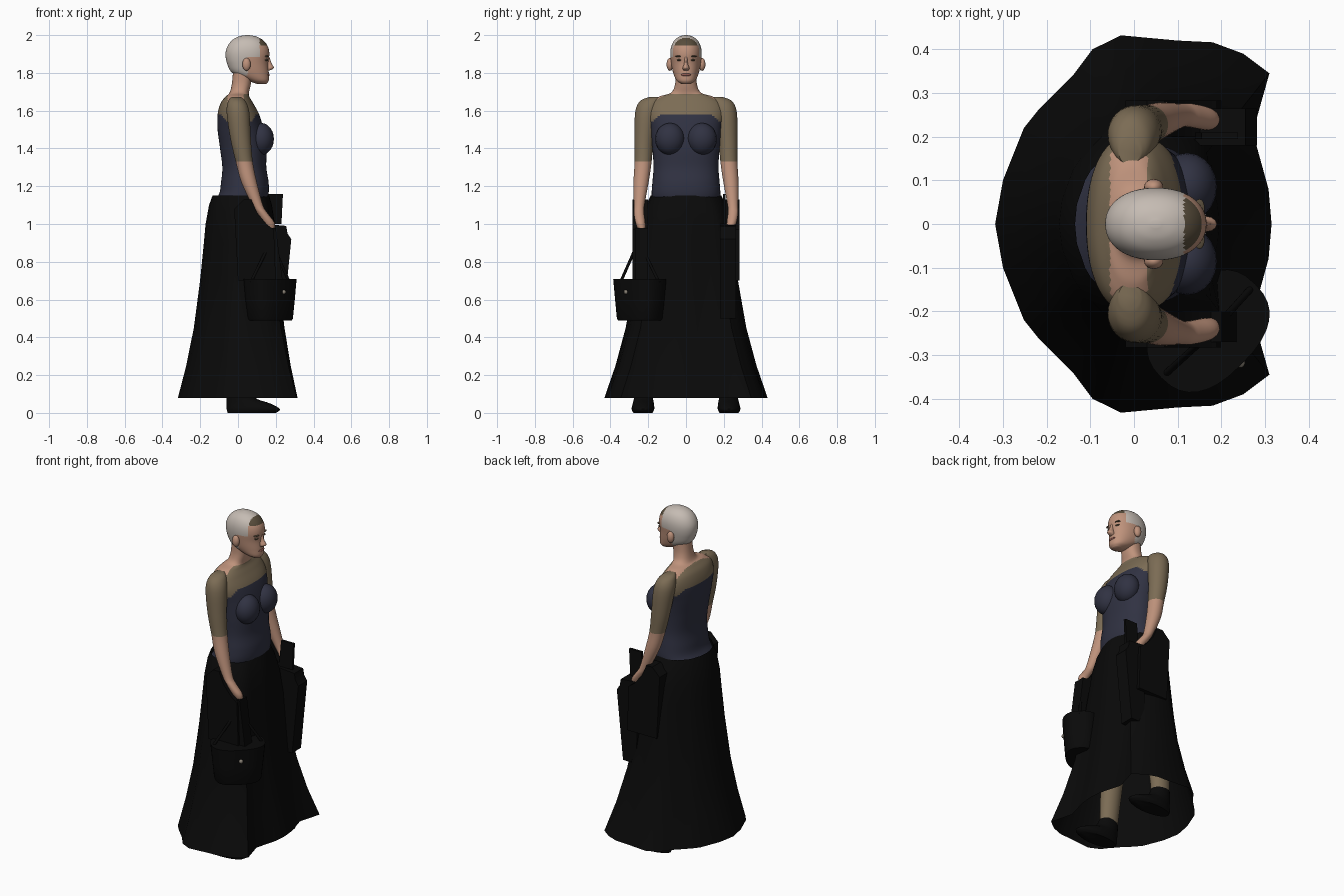
import bpy, bmesh, math
from mathutils import Vector

cube = bpy.data.objects.get("Cube")
if cube:
    bpy.data.objects.remove(cube, do_unlink=True)


def material(name, rgb):
    m = bpy.data.materials.new(name)
    m.use_nodes = True
    m.diffuse_color = (*rgb, 1)
    bsdf = m.node_tree.nodes["Principled BSDF"]
    bsdf.inputs["Base Color"].default_value = (*rgb, 1)
    bsdf.inputs["Roughness"].default_value = 0.8
    return m


SKIN = material("skin", (0.52, 0.29, 0.20))
TAN = material("tan_cloth", (0.20, 0.15, 0.09))
NAVY = material("navy_bodice", (0.030, 0.032, 0.055))
BLACK = material("black_cloth", (0.003, 0.003, 0.003))
HAIR = material("pale_hair", (0.56, 0.50, 0.45))
BROWN = material("brown_hairline", (0.10, 0.075, 0.045))
LIPS = material("lips", (0.27, 0.10, 0.08))
METAL = material("clasp_metal", (0.25, 0.22, 0.18))


def finish(name, bm, mats, rule=None, angle=50):
    bmesh.ops.recalc_face_normals(bm, faces=bm.faces)
    if rule:
        for f in bm.faces:
            f.material_index = rule(f.calc_center_median())
    me = bpy.data.meshes.new(name)
    bm.to_mesh(me)
    bm.free()
    ob = bpy.data.objects.new(name, me)
    bpy.context.collection.objects.link(ob)
    for m in mats:
        me.materials.append(m)
    bpy.ops.object.select_all(action="DESELECT")
    ob.select_set(True)
    bpy.context.view_layer.objects.active = ob
    bpy.ops.object.shade_smooth_by_angle(angle=math.radians(angle))
    return ob


def smooth_rows(rows, sub):
    """Catmull-Rom resampling of section rows."""
    out = []
    for i in range(len(rows) - 1):
        a, b, c, d = (rows[min(max(k, 0), len(rows) - 1)] for k in (i - 1, i, i + 1, i + 2))
        for s in range(sub):
            t = s / sub
            out.append([q + 0.5 * t * (r - p + t * (2 * p - 5 * q + 4 * r - u + t * (3 * (q - r) + u - p)))
                        for p, q, r, u in zip(a, b, c, d)])
    return out + [rows[-1]]


def skin_loops(bm, loops, caps=True):
    vs = [[bm.verts.new(p) for p in loop] for loop in loops]
    n = len(vs[0])
    for a, b in zip(vs, vs[1:]):
        for i in range(n):
            bm.faces.new((a[i], a[(i + 1) % n], b[(i + 1) % n], b[i]))
    if caps:
        bm.faces.new(vs[0])
        bm.faces.new(vs[-1])


def loft(name, rows, mats, rule=None, segs=32, sub=4, power=2.0):
    """Rows are (z, back x, front x, centre y, half width)."""
    bm = bmesh.new()
    loops = []
    for z, x0, x1, cy, ry in smooth_rows(rows, sub):
        loop = []
        for i in range(segs):
            a = math.tau * i / segs
            c, s = (math.copysign(abs(v) ** (2 / power), v) for v in (math.cos(a), math.sin(a)))
            loop.append(((x0 + x1) / 2 + c * (x1 - x0) / 2, cy + s * ry, z))
        loops.append(loop)
    skin_loops(bm, loops)
    return finish(name, bm, mats, rule)


def ball(name, loc, size, mat):
    bm = bmesh.new()
    bmesh.ops.create_uvsphere(bm, u_segments=20, v_segments=12, radius=1)
    for v in bm.verts:
        v.co = Vector(loc) + Vector(a * b for a, b in zip(v.co, size))
    return finish(name, bm, [mat])


def slab(name, outline, y0, y1, mat):
    """Side outline in x and z, given thickness along y."""
    bm = bmesh.new()
    skin_loops(bm, [[(x, y, z) for x, z in outline] for y in (y0, y1)])
    return finish(name, bm, [mat], angle=30)


def tube(name, points, radius, mat):
    cu = bpy.data.curves.new(name, "CURVE")
    cu.dimensions = "3D"
    cu.bevel_depth = radius
    sp = cu.splines.new("POLY")
    sp.points.add(len(points) - 1)
    for p, co in zip(sp.points, points):
        p.co = (*co, 1)
    cu.materials.append(mat)
    ob = bpy.data.objects.new(name, cu)
    bpy.context.collection.objects.link(ob)


# Torso with strapless bodice, tan top and bare neck
def torso_rule(c):
    if c.z > 1.688 or (c.z > 1.645 and -0.055 < c.x < 0.03):
        return 2
    return 0 if c.z < 1.58 - max(0, abs(c.y) - 0.14) else 1


loft("torso", [(1.11, -.135, .15, 0, .18), (1.16, -.1, .162, 0, .182), (1.22, -.09, .162, 0, .178),
               (1.3, -.083, .15, 0, .172), (1.4, -.095, .15, 0, .178), (1.5, -.108, .135, 0, .19),
               (1.58, -.108, .112, 0, .205), (1.64, -.092, .08, 0, .19), (1.675, -.065, .06, 0, .14),
               (1.695, -.045, .058, 0, .08), (1.74, -.033, .068, 0, .058), (1.82, -.025, .08, 0, .055)],
     [NAVY, TAN, SKIN], torso_rule, segs=64, sub=8, power=2.3)


# Head with cropped hair
def head_rule(c):
    if c.z > 1.945 and c.x > 0.115:
        return 2 if c.z < 1.982 else 1
    edge = 0.115 if c.z > 1.88 else 0.05
    return 1 if c.z > 1.785 and c.x < edge else 0


loft("head", [(1.742, .1, .15, 0, .025), (1.76, .05, .163, 0, .05), (1.8, -.03, .163, 0, .068),
              (1.85, -.058, .16, 0, .078), (1.9, -.066, .166, 0, .083), (1.94, -.056, .158, 0, .078),
              (1.972, -.032, .134, 0, .062), (1.992, .002, .098, 0, .036), (2, .04, .06, 0, .008)],
     [SKIN, HAIR, BROWN], head_rule, segs=64, sub=6, power=2.15)
loft("nose", [(1.812, .15, .165, 0, .014), (1.826, .14, .19, 0, .018), (1.85, .14, .178, 0, .01),
              (1.885, .14, .166, 0, .008)], [SKIN], segs=12)
ball("mouth", (.158, 0, 1.79), (.01, .026, .008), LIPS)

# Paired parts
for side, word in ((1, "left"), (-1, "right")):
    ball(word + "_ear", (.045, side * .085, 1.845), (.022, .018, .034), SKIN)
    ball(word + "_eye", (.147, side * .033, 1.868), (.012, .015, .006), BROWN)
    ball(word + "_brow", (.15, side * .035, 1.888), (.012, .022, .004), BROWN)
    ball(word + "_breast", (.122, side * .085, 1.45), (.068, .078, .085), NAVY)
    arm = [(1.672, -.035, .015, .165, .03), (1.65, -.052, .04, .188, .056), (1.59, -.06, .06, .208, .061),
           (1.45, -.04, .068, .222, .051), (1.33, -.012, .078, .227, .045), (1.22, .018, .1, .238, .04),
           (1.1, .075, .132, .248, .028), (1.06, .1, .155, .249, .027), (1.01, .13, .192, .242, .026),
           (.975, .155, .195, .235, .02), (.95, .172, .19, .228, .012)]
    loft(word + "_arm", [(z, a, b, y * side, r) for z, a, b, y, r in arm], [TAN, SKIN],
         lambda c: 0 if c.z > 1.32 else 1)
    # Raised skirt fold beside each hand
    slab(word + "_skirt_fold", [(-.02, 1.08), (.03, 1.13), (.07, 1.13), (.1, 1.06), (.15, 1.0), (.19, .97),
                                (.2, .7), (.0, .7)], side * .2, side * .283, BLACK)
    loft(word + "_leg", [(.08, -.055, .05, side * .225, .042), (.35, -.07, .06, side * .2, .055),
                         (.95, -.08, .09, side * .11, .085)], [TAN], segs=20)
    loft(word + "_shoe", [(0, -.055, .2, side * .228, .05), (.02, -.06, .222, side * .228, .06),
                          (.05, -.06, .17, side * .226, .056), (.08, -.06, .09, side * .225, .05),
                          (.14, -.06, .055, side * .223, .046)], [BLACK], segs=24)

# Skirt: oval waist spreading to an irregular hem, open below
half = [(-.318, 0), (-.3, .1), (-.252, .22), (-.22, .26), (-.14, .34), (-.095, .4), (-.03, .432),
        (.1, .42), (.18, .416), (.25, .39), (.31, .345), (.272, .21), (.308, .08), (.315, 0)]
hem = half + [(x, -y) for x, y in half[-2:0:-1]]
levels = [(1.15, 0), (1.1, .1), (1.0, .2), (.9, .25), (.7, .36), (.45, .54), (.25, .76), (.08, 1)]
loops = []
for z, t in levels:
    loop = []
    for x, y in hem:
        a = math.atan2(y / .43, x / .315)
        wx, wy = .015 + .15 * math.cos(a), .188 * math.sin(a)
        loop.append((wx + (x - wx) * t, wy + (y - wy) * t, z))
    loops.append(loop)
bm = bmesh.new()
skin_loops(bm, loops, caps=False)
finish("skirt", bm, [BLACK])

# Folded cloth held in the left hand
slab("held_cloth_upper", [(.14, 1.0), (.155, 1.16), (.238, 1.16), (.23, 1.0)], .195, .21, BLACK)
slab("held_cloth_lower", [(.14, 1.0), (.255, .99), (.262, .95), (.282, .92), (.262, .72), (.24, .5), (.15, .5)],
     .18, .265, BLACK)
slab("right_held_cloth", [(.14, .98), (.2, .98), (.235, .71), (.15, .71)], -.27, -.2, BLACK)

# Handbag turned diagonally, wider at its rim
centre = Vector((.17, -.245, 0))
along, across = Vector((1, 1, 0)).normalized(), Vector((1, -1, 0)).normalized()
bm = bmesh.new()
loops = []
for z, k in ((.49, .82), (.5, .86), (.6, .93), (.71, 1)):
    loop = []
    for i in range(32):
        c, s = math.cos(math.tau * i / 32), math.sin(math.tau * i / 32)
        p = centre + k * (along * .152 * math.copysign(abs(c) ** .8, c) + across * .108 * math.copysign(abs(s) ** .8, s))
        loop.append((p.x, p.y, z))
    loops.append(loop)
skin_loops(bm, loops)
finish("handbag", bm, [BLACK], angle=40)
clasp = centre + across * .102
ball("bag_clasp", (clasp.x, clasp.y, .64), (.012, .012, .012), METAL)
for end, word in ((1, "front"), (-1, "back")):
    foot = centre + along * .145 * end
    tube(word + "_bag_strap", [(foot.x, foot.y, .69), (.175, -.25, .91), (.175, -.24, .98)], .008, BLACK)
